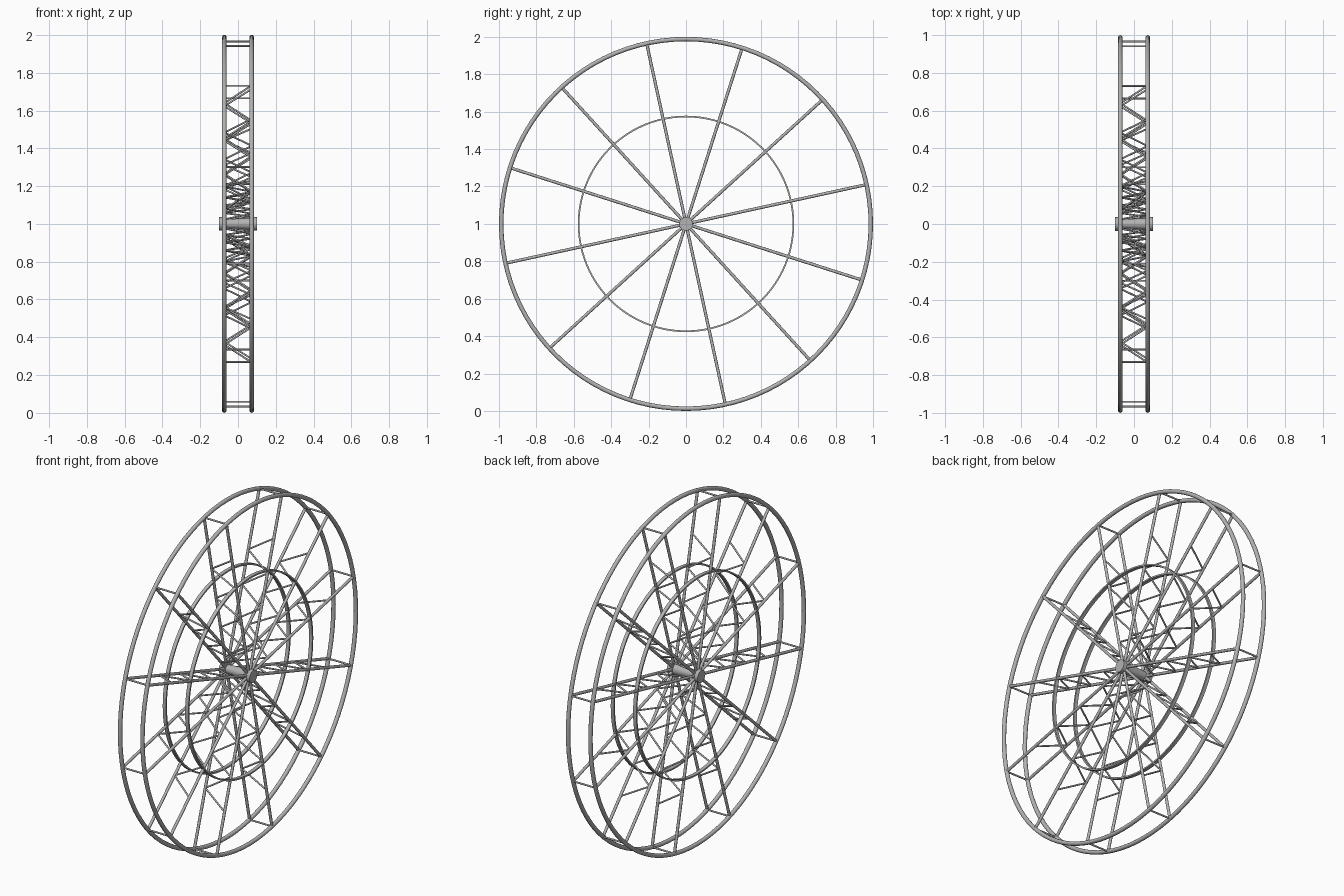
import bpy
from math import sin, cos, pi, radians
from mathutils import Vector

if "Cube" in bpy.data.objects:
    bpy.data.objects.remove(bpy.data.objects["Cube"], do_unlink=True)

steel = bpy.data.materials.new("grey_steel")
steel.use_nodes = True
grey = (0.45, 0.45, 0.45, 1)
steel.diffuse_color = grey
steel.node_tree.nodes["Principled BSDF"].inputs["Base Color"].default_value = grey

HALF = 0.0725      # distance of each wheel frame from the middle
RIM = 0.988
SPOKES = 12
FIRST = radians(12.3)
STEPS = 7          # lattice bars per pair of spokes
START = 0.08       # radius where the lattice begins
PITCH = 0.0957     # radial step of the lattice


def point(x, r, a):
    return Vector((x, r * cos(a), 1 + r * sin(a)))


def finish(name):
    ob = bpy.context.object
    ob.name = name
    ob.data.materials.append(steel)
    bpy.ops.object.shade_smooth_by_angle(angle=radians(50))


def bar(name, p, q, radius, sides=12, end_radius=None):
    d = q - p
    bpy.ops.mesh.primitive_cone_add(
        vertices=sides, radius1=radius, radius2=end_radius or radius,
        depth=d.length, location=(p + q) / 2,
        rotation=d.to_track_quat('Z', 'Y').to_euler())
    finish(name)


def round_ring(name, x, radius, tube):
    bpy.ops.mesh.primitive_torus_add(
        major_radius=radius, minor_radius=tube, major_segments=96,
        minor_segments=12, location=(x, 0, 1), rotation=(0, pi / 2, 0))
    finish(name)


def flat_ring(name, x, radius, width, thickness):
    bpy.ops.mesh.primitive_cylinder_add(
        vertices=96, radius=radius, depth=width, end_fill_type='NOTHING',
        location=(x, 0, 1), rotation=(0, pi / 2, 0))
    mod = bpy.context.object.modifiers.new("Thickness", 'SOLIDIFY')
    mod.thickness = thickness
    mod.offset = 0
    bpy.ops.object.modifier_apply(modifier=mod.name)
    finish(name)


# Two wheel frames: outer rim, inner ring, spokes and hub cap
for side, s in (("left", 1), ("right", -1)):
    x = s * HALF
    round_ring(side + "_outer_rim", x, RIM, 0.0118)
    flat_ring(side + "_inner_ring", x, 0.574, 0.021, 0.009)
    bar(side + "_hub_cap", Vector((s * 0.066, 0, 1)), Vector((s * 0.1, 0, 1)), 0.036, 32)
    for i in range(SPOKES):
        a = FIRST + i * 2 * pi / SPOKES
        bar(f"{side}_spoke_{i + 1}", point(x, 0.01, a), point(x, RIM, a), 0.0083)

# Slightly tapered axle between the frames
bar("axle", Vector((-HALF, 0, 1)), Vector((HALF, 0, 1)), 0.024, 32, 0.032)

# Zigzag lattice and end rung joining each pair of spokes
for i in range(SPOKES):
    a = FIRST + i * 2 * pi / SPOKES
    bar(f"end_rung_{i + 1}", point(-HALF, RIM, a), point(HALF, RIM, a), 0.005)
    for k in range(STEPS):
        x = -HALF if k % 2 == 0 else HALF
        r = START + k * PITCH
        bar(f"lattice_{i + 1}_{k + 1}", point(x, r, a),
            point(-x, r + PITCH, a), 0.0048)
